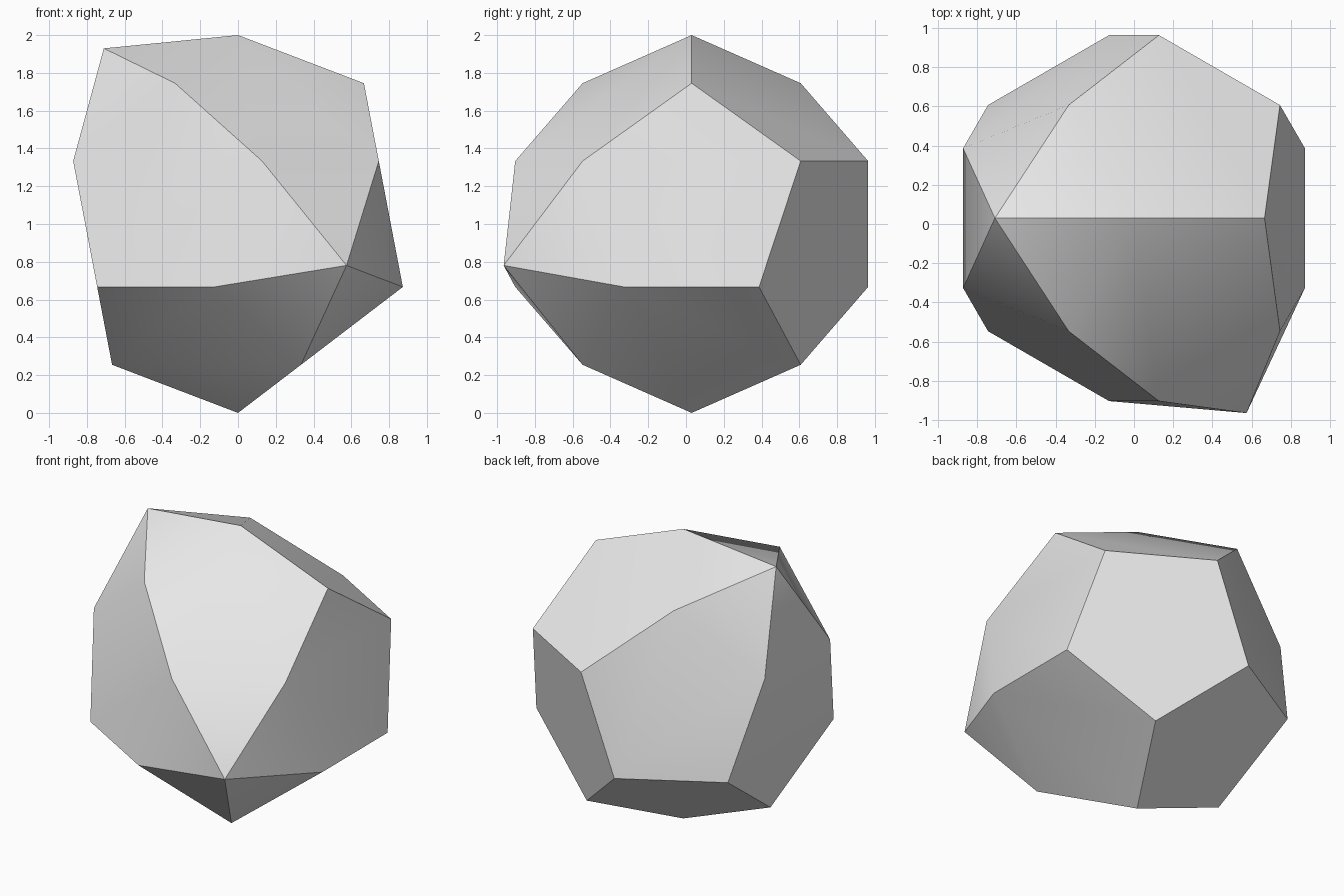
import bpy
import bmesh
from math import sqrt, atan2, radians, cos, sin
from mathutils import Vector

cube = bpy.data.objects.get("Cube")
if cube:
    bpy.data.objects.remove(cube, do_unlink=True)


def polar(radius, angle, z):
    return Vector((radius * cos(angle), radius * sin(angle), z))


# Corners of a unit dodecahedron standing on one corner
spread = atan2(1, sqrt(5 / 3))
corners = [Vector((0, 0, 1))]
for turn in (0, radians(120), radians(240)):
    corners.append(polar(2 / 3, turn, sqrt(5) / 3))
    for side in (-1, 1):
        corners.append(polar(sqrt(8) / 3, turn + side * spread, 1 / 3))
corners += [-c for c in corners]

# Wrap the corners and merge triangles into pentagons
bm = bmesh.new()
for c in corners:
    bm.verts.new(c)
bmesh.ops.convex_hull(bm, input=bm.verts[:])
bmesh.ops.dissolve_limit(bm, angle_limit=radians(2), verts=bm.verts[:], edges=bm.edges[:])
bmesh.ops.recalc_face_normals(bm, faces=bm.faces[:])

# Raise two of the pentagons into low pyramids
peaks = [polar(0.607, radians(180), 0.795), polar(0.982, radians(-60), -0.188)]
raised = [max(bm.faces, key=lambda f: f.normal.dot(p)) for p in peaks]
for face in raised:
    apex = face.normal * 1.17
    fan = bmesh.ops.poke(bm, faces=[face])
    fan["verts"][0].co = apex
bmesh.ops.translate(bm, verts=bm.verts[:], vec=(0, 0.03, 1))
bm.normal_update()

mesh = bpy.data.meshes.new("faceted_stone")
bm.to_mesh(mesh)
bm.free()
stone = bpy.data.objects.new("faceted_stone", mesh)
bpy.context.collection.objects.link(stone)

# Plain grey material
grey = bpy.data.materials.new("light grey")
grey.use_nodes = True
colour = (0.8, 0.8, 0.8, 1)
grey.diffuse_color = colour
grey.node_tree.nodes["Principled BSDF"].inputs["Base Color"].default_value = colour
mesh.materials.append(grey)

# Soft shading across shallow edges only
bpy.ops.object.select_all(action="DESELECT")
stone.select_set(True)
bpy.context.view_layer.objects.active = stone
bpy.ops.object.shade_smooth_by_angle(angle=radians(30))
